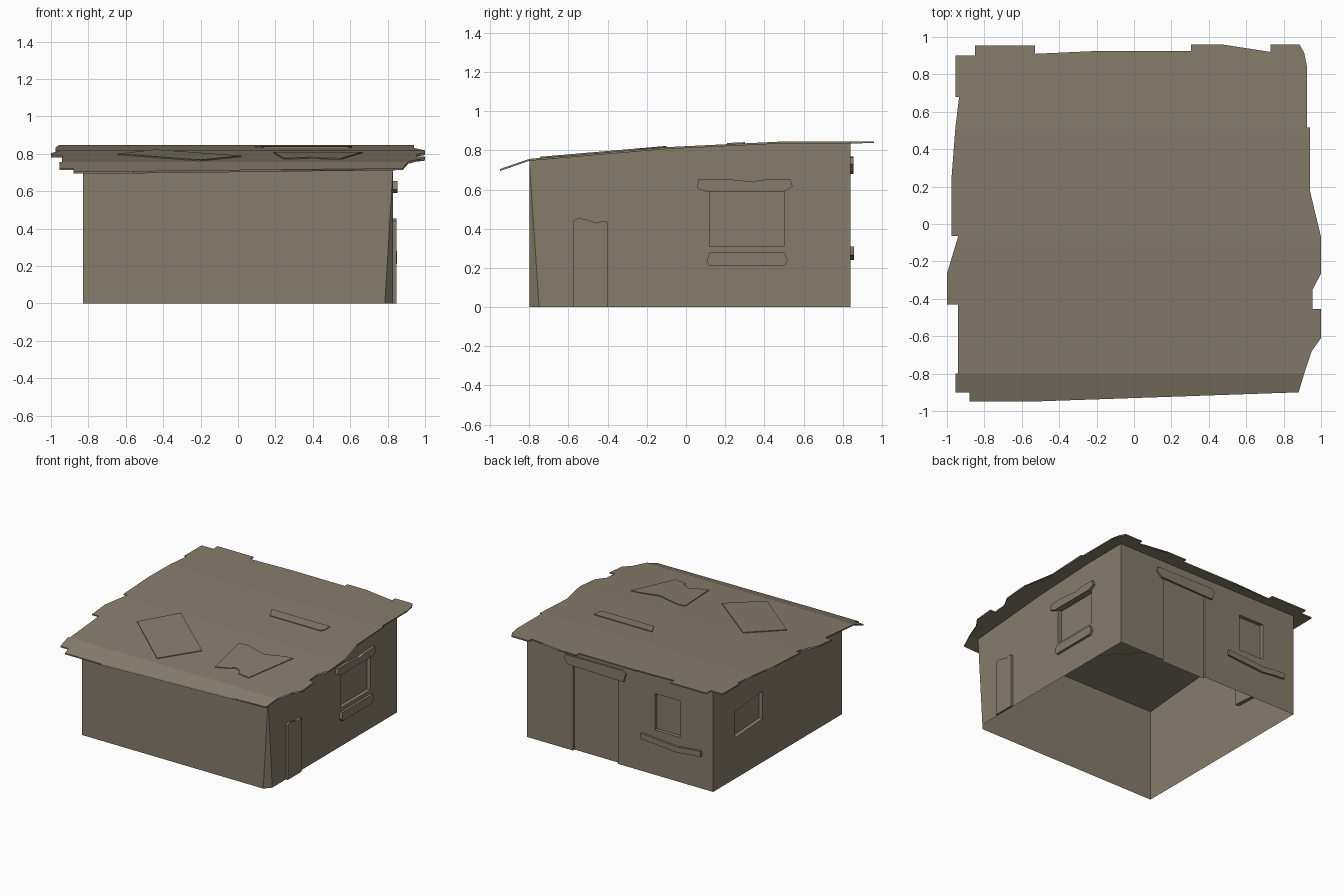
import bpy, bmesh
from mathutils import Vector

cube = bpy.data.objects.get("Cube")
if cube:
    bpy.data.objects.remove(cube, do_unlink=True)

mud = bpy.data.materials.new("mud_brown")
mud.use_nodes = True
colour = (0.24, 0.205, 0.148, 1)
mud.diffuse_color = colour
mud.node_tree.nodes["Principled BSDF"].inputs["Base Color"].default_value = colour

# Wall planes and roof fold lines
SIDE, FRONT, BACK, THICK = 0.83, -0.8, 0.84, 0.01
FOLDS = [(-0.95, 0.705), (FRONT, 0.757), (-0.1, 0.817), (0.5, 0.846), (1, 0.847)]


def roof_z(y):
    for (y0, z0), (y1, z1) in zip(FOLDS, FOLDS[1:]):
        if y <= y1:
            break
    return z0 + (z1 - z0) * (y - y0) / (y1 - y0)


def finish(name, bm):
    bmesh.ops.recalc_face_normals(bm, faces=bm.faces)
    mesh = bpy.data.meshes.new(name)
    bm.to_mesh(mesh)
    bm.free()
    mesh.materials.append(mud)
    obj = bpy.data.objects.new(name, mesh)
    bpy.context.collection.objects.link(obj)
    return obj


def thicken(bm, vec):
    new = bmesh.ops.extrude_face_region(bm, geom=bm.faces[:])["geom"]
    verts = [v for v in new if isinstance(v, bmesh.types.BMVert)]
    bmesh.ops.translate(bm, verts=verts, vec=vec)


def plate(name, points, vec):
    """Flat outline pushed along vec."""
    bm = bmesh.new()
    bm.faces.new([bm.verts.new(p) for p in points])
    thicken(bm, vec)
    return finish(name, bm)


def on_right(points, x=SIDE):
    return [(x, y, z) for y, z in points]


def on_back(points, y=BACK):
    return [(x, y, z) for x, z in points]


def box(a0, a1, z0, z1):
    return [(a0, z0), (a1, z0), (a1, z1), (a0, z1)]


# Walls: a closed block under the roof line, with one battered corner
bm = bmesh.new()
outline = [(FRONT, 0), (BACK, 0)] + [(y, roof_z(y) - THICK / 2) for y in (BACK, 0.5, -0.1, FRONT)]
bm.faces.new([bm.verts.new(p) for p in on_right(outline, -SIDE)])
thicken(bm, (2 * SIDE, 0, 0))
bmesh.ops.recalc_face_normals(bm, faces=bm.faces)
tip = Vector((SIDE, FRONT, 0.745))
foot_a, foot_b = Vector((0.785, FRONT, 0)), Vector((SIDE, -0.75, 0))
normal = (foot_b - foot_a).cross(tip - foot_a)
if normal.x < 0:
    normal.negate()
bmesh.ops.bisect_plane(bm, geom=bm.verts[:] + bm.edges[:] + bm.faces[:],
                       plane_co=tip, plane_no=normal, clear_outer=True)
bmesh.ops.holes_fill(bm, edges=[e for e in bm.edges if e.is_boundary], sides=0)
walls = finish("walls", bm)

# Recessed windows and back doorway
e = 0.02
left_window = [(0.21, 0.35), (0.56, 0.33), (0.56, 0.54), (0.21, 0.575)]
cutters = [
    plate("right_window_cutter", on_right(box(0.12, 0.5, 0.31, 0.59), SIDE + e), (-e - 0.03, 0, 0)),
    plate("left_window_cutter", on_right(left_window, -SIDE - e), (e + 0.03, 0, 0)),
    plate("back_window_cutter", on_back(box(-0.535, -0.31, 0.36, 0.655), BACK + e), (0, -e - 0.03, 0)),
    plate("back_door_cutter", on_back(box(0.02, 0.42, -e, 0.71), BACK + e), (0, -e - 0.02, 0)),
]
for cutter in cutters:
    cutter.hide_render = True
    mod = walls.modifiers.new(cutter.name, "BOOLEAN")
    mod.object, mod.operation, mod.solver = cutter, "DIFFERENCE", "EXACT"
graph = bpy.context.evaluated_depsgraph_get()
cut_mesh = bpy.data.meshes.new_from_object(walls.evaluated_get(graph))
walls.modifiers.clear()
for cutter in cutters:
    bpy.data.objects.remove(cutter, do_unlink=True)

# Open the block at floor and ceiling
bm = bmesh.new()
bm.from_mesh(cut_mesh)
bm.normal_update()
caps = [f for f in bm.faces if abs(f.normal.z) > 0.9
        and (f.calc_center_median().z < 0.005 or f.calc_center_median().z > 0.74)]
bmesh.ops.delete(bm, geom=caps, context="FACES")
bm.to_mesh(cut_mesh)
bm.free()
walls.data = cut_mesh

# Roof: ragged edge steps as (end of step, reach), anticlockwise
front = [(-0.88, -0.9), (-0.56, -0.95), (0.88, -0.9)]
right = [(-0.68, 0.91), (-0.635, 0.95), (-0.61, 0.91), (-0.455, 1), (-0.35, 0.955),
         (-0.265, 0.91), (-0.07, 1), (0.18, 0.91), (0.515, 0.94), (0.84, 0.925), (0.915, 0.91)]
back = [(0.73, 0.96), (0.47, 0.92), (0.305, 0.96), (-0.2, 0.925), (-0.53, 0.91),
        (-0.85, 0.955), (-0.955, 0.9)]
left = [(0.68, -0.955), (0.515, -0.935), (0.255, -0.955), (-0.065, -0.975),
        (-0.265, -0.94), (-0.43, -1), (FRONT, -0.94)]


def steps(start, side, flip):
    points = []
    for end, reach in side:
        for along in (start, end):
            points.append((reach, along) if flip else (along, reach))
        start = end
    return points


edge = (steps(-0.955, front, False) + steps(FRONT, right, True)
        + steps(0.885, back, False) + steps(0.9, left, True) + [(-0.955, FRONT)])
edge = [p for i, p in enumerate(edge) if p != edge[i - 1]]
bm = bmesh.new()
bm.faces.new([bm.verts.new((x, y, 0)) for x, y in edge])
bmesh.ops.triangulate(bm, faces=bm.faces[:])
for y, z in FOLDS[1:-1]:
    bmesh.ops.bisect_plane(bm, geom=bm.verts[:] + bm.edges[:] + bm.faces[:],
                           plane_co=(0, y, 0), plane_no=(0, 1, 0))
for v in bm.verts:
    v.co.z = roof_z(v.co.y)
thicken(bm, (0, 0, -THICK))
finish("roof", bm)

# Roof patches
patches = {
    "square_roof_patch": [(-0.44, -0.1), (-0.645, -0.365), (-0.2, -0.745), (0.02, -0.485)],
    "torn_roof_patch": [(0.19, -0.265), (0.245, -0.64), (0.35, -0.6), (0.38, -0.575),
                        (0.43, -0.595), (0.45, -0.635), (0.55, -0.65), (0.665, -0.25),
                        (0.6, -0.255), (0.45, -0.305), (0.25, -0.25)],
    "roof_plank": [(0.09, 0.3), (0.14, 0.21), (0.59, 0.21), (0.61, 0.24), (0.61, 0.3)],
}
for name, points in patches.items():
    plate(name, [(x, y, roof_z(y) + 0.006) for x, y in points], (0, 0, -0.02))

# Right wall fittings
plate("right_door", on_right([(-0.575, 0), (-0.4, 0), (-0.4, 0.435), (-0.42, 0.44), (-0.46, 0.43),
                              (-0.5, 0.445), (-0.55, 0.455), (-0.575, 0.44)]), (0.017, 0, 0))
plate("right_window_lintel", on_right([(0.055, 0.61), (0.1, 0.59), (0.5, 0.59), (0.545, 0.615),
                                       (0.53, 0.655), (0.38, 0.65), (0.34, 0.64), (0.2, 0.655),
                                       (0.065, 0.655)]), (0.022, 0, 0))
plate("right_window_sill", on_right([(0.105, 0.23), (0.12, 0.21), (0.5, 0.21), (0.52, 0.235),
                                     (0.505, 0.28), (0.12, 0.28)]), (0.02, 0, 0))

# Back wall fittings
plate("back_door_lintel", on_back([(-0.06, 0.75), (-0.04, 0.68), (0.45, 0.69), (0.49, 0.73),
                                   (0.48, 0.765), (-0.03, 0.77)]), (0, 0.015, 0))
top = [(-0.195, 0.31), (-0.4, 0.295), (-0.52, 0.285), (-0.65, 0.3), (-0.73, 0.305)]
plate("back_window_sill", on_back(top + [(x, z - 0.045) for x, z in reversed(top)]), (0, 0.017, 0))
